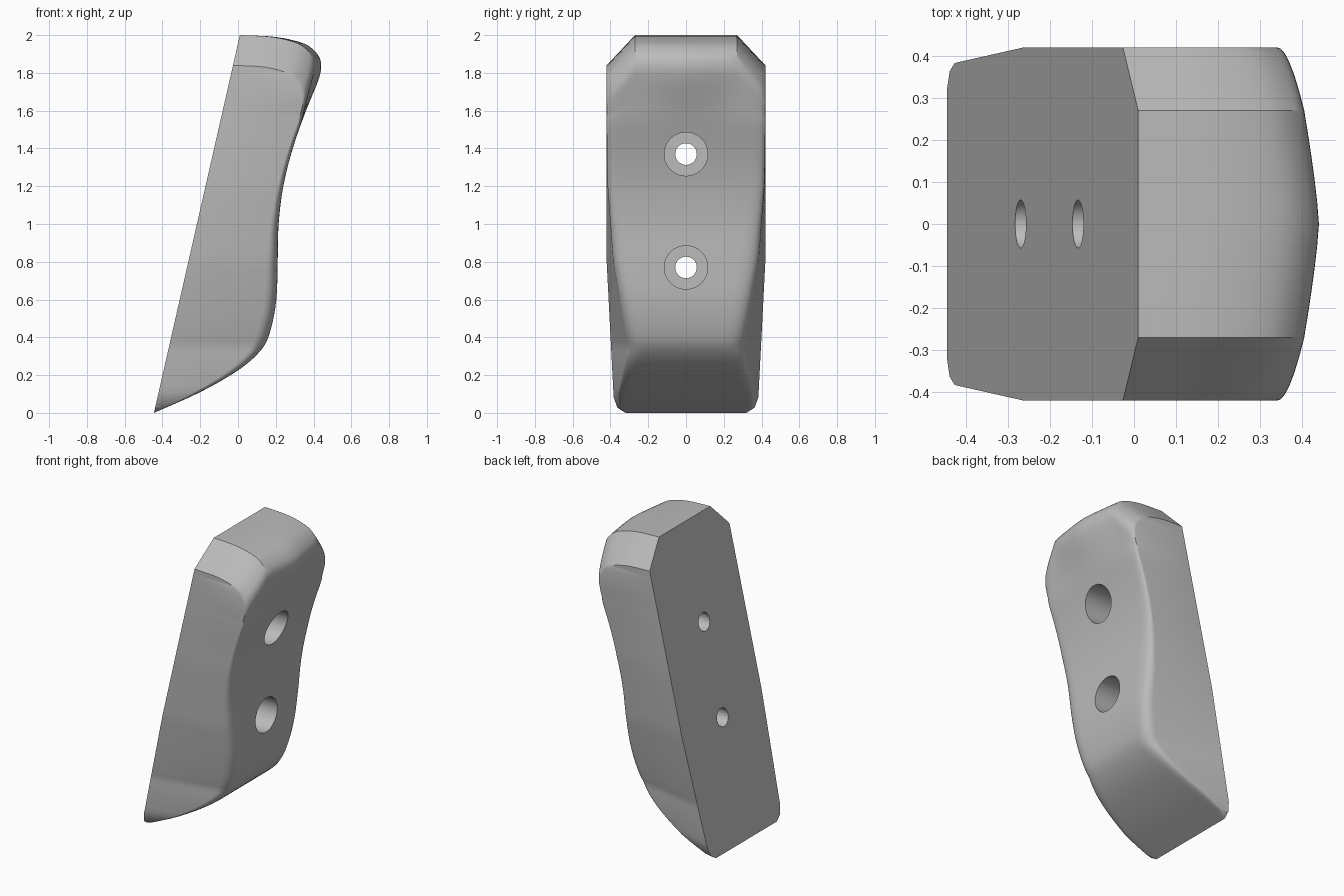
import bpy, bmesh, math
from mathutils import Vector

if "Cube" in bpy.data.objects:
    bpy.data.objects.remove(bpy.data.objects["Cube"])

grey = bpy.data.materials.new("plain_grey")
grey.use_nodes = True
grey.diffuse_color = (0.5, 0.5, 0.5, 1)
grey.node_tree.nodes["Principled BSDF"].inputs["Base Color"].default_value = (0.5, 0.5, 0.5, 1)


def table(points, z):
    """Linear lookup in a list of (height, value) pairs."""
    for (z0, v0), (z1, v1) in zip(points, points[1:]):
        if z <= z1:
            return v0 + (v1 - v0) * max(0, z - z0) / (z1 - z0)
    return points[-1][1]


def smooth_path(points, steps):
    """Catmull-Rom curve through 2D points."""
    p = [Vector(q) for q in points]
    p = [p[0] * 2 - p[1]] + p + [p[-1] * 2 - p[-2]]
    path = []
    for a, b, c, d in zip(p, p[1:], p[2:], p[3:]):
        for k in range(steps):
            t = k / steps
            path.append(0.5 * (2 * b + (c - a) * t + (2 * a - 5 * b + 4 * c - d) * t ** 2
                               + (3 * b - a - 3 * c + d) * t ** 3))
    return path + [p[-2]]


def back_x(z):
    return -0.445 + 0.2275 * z


# Centre line of the gripping face (x, z), top to bottom
PROFILE = [(0.01, 2), (0.2, 1.99), (0.35, 1.955), (0.42, 1.9), (0.44, 1.84), (0.425, 1.76),
           (0.36, 1.6), (0.29, 1.4), (0.24, 1.2), (0.215, 1), (0.21, 0.8), (0.203, 0.6),
           (0.17, 0.43), (0.12, 0.33), (0, 0.225), (-0.2, 0.11), (-0.445, 0)]
# Half widths and rounding by height
BACK_WIDTH = [(0, 0.32), (0.02, 0.36), (0.08, 0.383), (0.8, 0.42), (2, 0.42)]
FRONT_WIDTH = [(0, 0.32), (0.02, 0.35), (0.1, 0.36), (0.35, 0.31), (0.8, 0.385),
               (1.2, 0.415), (1.5, 0.42), (2, 0.42)]
ROUND_WIDTH = [(0, 0.03), (0.35, 0.1), (0.8, 0.11), (1.2, 0.08), (1.5, 0.07), (1.75, 0.15), (2, 0.15)]
ROUND_DEPTH = [(0, 0), (0.1, 0.03), (0.35, 0.07), (0.8, 0.06), (1.2, 0.03), (1.55, 0.02), (1.9, 0.03), (2, 0)]


def half_section(xf, zf):
    """Points from the centre of the face round the edge to the back plane."""
    depth = xf - back_x(zf)
    s, d = table(FRONT_WIDTH, zf), table(ROUND_DEPTH, zf)
    wb = table(BACK_WIDTH, zf)
    corner = s - d * (wb - s) / max(depth, 0.05)
    a = s - table(ROUND_WIDTH, zf)
    flat = [(a * k / 5, 0) for k in range(5)]
    curve = []
    for k in range(9):
        t = k / 8
        curve.append(((1 - t) ** 2 * a + 2 * t * (1 - t) * corner + t * t * s, d * t * t))
    # Upper lip: chamfered shoulders and a crowned front
    w = min(1, max(0, (zf - 1.5) / 0.3))
    w = w * w * (3 - 2 * w)
    points = []
    for y, inset in flat + curve:
        z = zf - 0.16 * w * max(0, y - 0.27) / 0.15
        crown = 0.035 * w * min(1, y / 0.27) ** 1.3 * min(1, depth / 0.4)
        points.append((max(back_x(z), back_x(z) + depth - crown - inset), y, z))
    z = points[-1][2]
    points.append((back_x(z), table(BACK_WIDTH, z), z))
    return points


# Body: loft of the sections, closed by a flat back
bm = bmesh.new()
rows = []
for x, z in smooth_path(PROFILE, 4):
    half = half_section(x, z)
    full = [(px, -py, pz) for px, py, pz in reversed(half[1:])] + half
    rows.append([bm.verts.new(p) for p in full])
for r0, r1 in zip(rows, rows[1:]):
    for k in range(len(r0) - 1):
        bm.faces.new((r0[k], r1[k], r1[k + 1], r0[k + 1]))
bmesh.ops.remove_doubles(bm, verts=bm.verts, dist=0.0005)
bmesh.ops.holes_fill(bm, edges=[e for e in bm.edges if e.is_boundary], sides=0)
bmesh.ops.recalc_face_normals(bm, faces=bm.faces)
mesh = bpy.data.meshes.new("grip_block")
bm.to_mesh(mesh)
bm.free()
body = bpy.data.objects.new("grip_block", mesh)
bpy.context.collection.objects.link(body)
mesh.materials.append(grey)
bpy.context.view_layer.objects.active = body


def drill(name, radius, x0, x1, z):
    bpy.ops.mesh.primitive_cylinder_add(vertices=48, radius=radius, depth=x1 - x0,
                                        location=((x0 + x1) / 2, 0, z), rotation=(0, math.pi / 2, 0))
    cutter = bpy.context.object
    cutter.name = name
    cutter.hide_render = True
    cutter.data.materials.append(grey)
    mod = body.modifiers.new(name, 'BOOLEAN')
    mod.operation, mod.solver, mod.object = 'DIFFERENCE', 'EXACT', cutter
    bpy.context.view_layer.objects.active = body
    bpy.ops.object.modifier_apply(modifier=name)
    bpy.data.objects.remove(cutter)


# Two counterbored bolt holes
for height in (1.37, 0.77):
    drill("bolt_hole", 0.057, -1, 1, height)
    drill("bolt_counterbore", 0.115, back_x(height) + 0.14, 1, height)

bpy.ops.object.select_all(action='DESELECT')
body.select_set(True)
bpy.context.view_layer.objects.active = body
bpy.ops.object.shade_smooth_by_angle(angle=math.radians(30))
